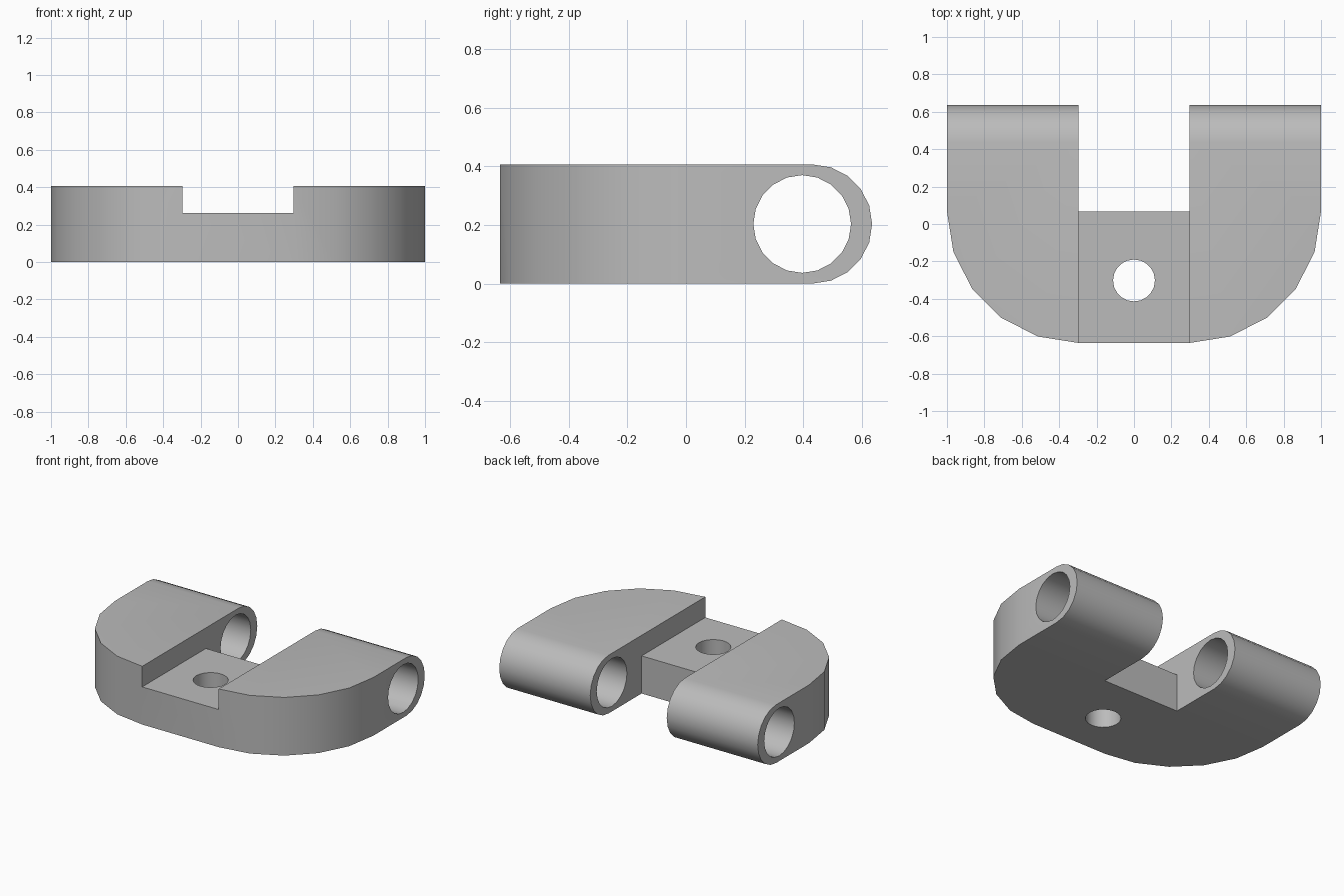
import bpy, bmesh, math
from mathutils import Vector

HEIGHT, HALF_Y = 0.407, 0.636
GAP = 0.296                 # half width of the slot between the arms
CORNER = 1 - GAP            # plan corner radius
BRIDGE_Y = CORNER - HALF_Y  # rear face of the bridge
BRIDGE_Z = 0.263
STEPS = 5                   # segments per quarter circle

cube = bpy.data.objects.get("Cube")
if cube:
    bpy.data.objects.remove(cube, do_unlink=True)

grey = bpy.data.materials.new("plain_grey")
grey.use_nodes = True
grey.diffuse_color = (0.5, 0.5, 0.5, 1)
grey.node_tree.nodes["Principled BSDF"].inputs["Base Color"].default_value = (0.5, 0.5, 0.5, 1)


def arc(cx, cy, r, start, end, steps):
    """Points on an arc, angles in degrees."""
    angles = [math.radians(start + (end - start) * i / steps) for i in range(steps + 1)]
    return [(cx + r * math.cos(a), cy + r * math.sin(a)) for a in angles]


def prism(name, outline, axis, low, high):
    """Extrude an outline along z (outline in x, y) or along x (outline in y, z)."""
    bm = bmesh.new()
    place = (lambda p: (p[0], p[1], low)) if axis == "z" else (lambda p: (low, p[0], p[1]))
    face = bm.faces.new([bm.verts.new(place(p)) for p in outline])
    step = Vector((0, 0, high - low)) if axis == "z" else Vector((high - low, 0, 0))
    top = bmesh.ops.extrude_face_region(bm, geom=[face])["geom"]
    bmesh.ops.translate(bm, vec=step, verts=[v for v in top if isinstance(v, bmesh.types.BMVert)])
    bmesh.ops.recalc_face_normals(bm, faces=bm.faces)
    mesh = bpy.data.meshes.new(name)
    bm.to_mesh(mesh)
    bm.free()
    mesh.materials.append(grey)
    obj = bpy.data.objects.new(name, mesh)
    bpy.context.collection.objects.link(obj)
    return obj


def combine(body, tool, operation):
    """Apply a boolean and discard its tool."""
    mod = body.modifiers.new(tool.name, "BOOLEAN")
    mod.operation, mod.object, mod.solver = operation, tool, "EXACT"
    bpy.context.view_layer.objects.active = body
    bpy.ops.object.modifier_apply(modifier=mod.name)
    bpy.data.objects.remove(tool, do_unlink=True)


# Plan outline with two large rounded front corners
right_side = arc(GAP, BRIDGE_Y, CORNER, -90, 0, STEPS) + [(1, 1)]
plan = right_side + [(-x, y) for x, y in reversed(right_side)]
body = prism("clevis_bracket", plan, "z", -0.2, HEIGHT + 0.2)

# Side profile with fully rounded arm ends
r = HEIGHT / 2
side = [(-1, 0)] + arc(HALF_Y - r, r, r, -90, 90, 2 * STEPS) + [(-1, HEIGHT)]
combine(body, prism("side_profile", side, "x", -1.2, 1.2), "INTERSECT")

# Slot between the arms, stepped to leave the lower bridge
slot = [(-1, BRIDGE_Z), (BRIDGE_Y, BRIDGE_Z), (BRIDGE_Y, -1), (1, -1), (1, 1), (-1, 1)]
combine(body, prism("slot_cutter", slot, "x", -GAP, GAP), "DIFFERENCE")

# Pin bore through both arms and bolt hole through the bridge
bore = arc(0.397, r, 0.167, 0, 360, 4 * STEPS)[:-1]
combine(body, prism("pin_bore_cutter", bore, "x", -1.2, 1.2), "DIFFERENCE")
hole = arc(0, -0.302, 0.112, 0, 360, 4 * STEPS)[:-1]
combine(body, prism("bolt_hole_cutter", hole, "z", -0.2, 1), "DIFFERENCE")

# Smooth the curved walls and keep the rims sharp
bpy.ops.object.select_all(action="DESELECT")
body.select_set(True)
bpy.context.view_layer.objects.active = body
bpy.ops.object.shade_smooth_by_angle(angle=math.radians(30))
